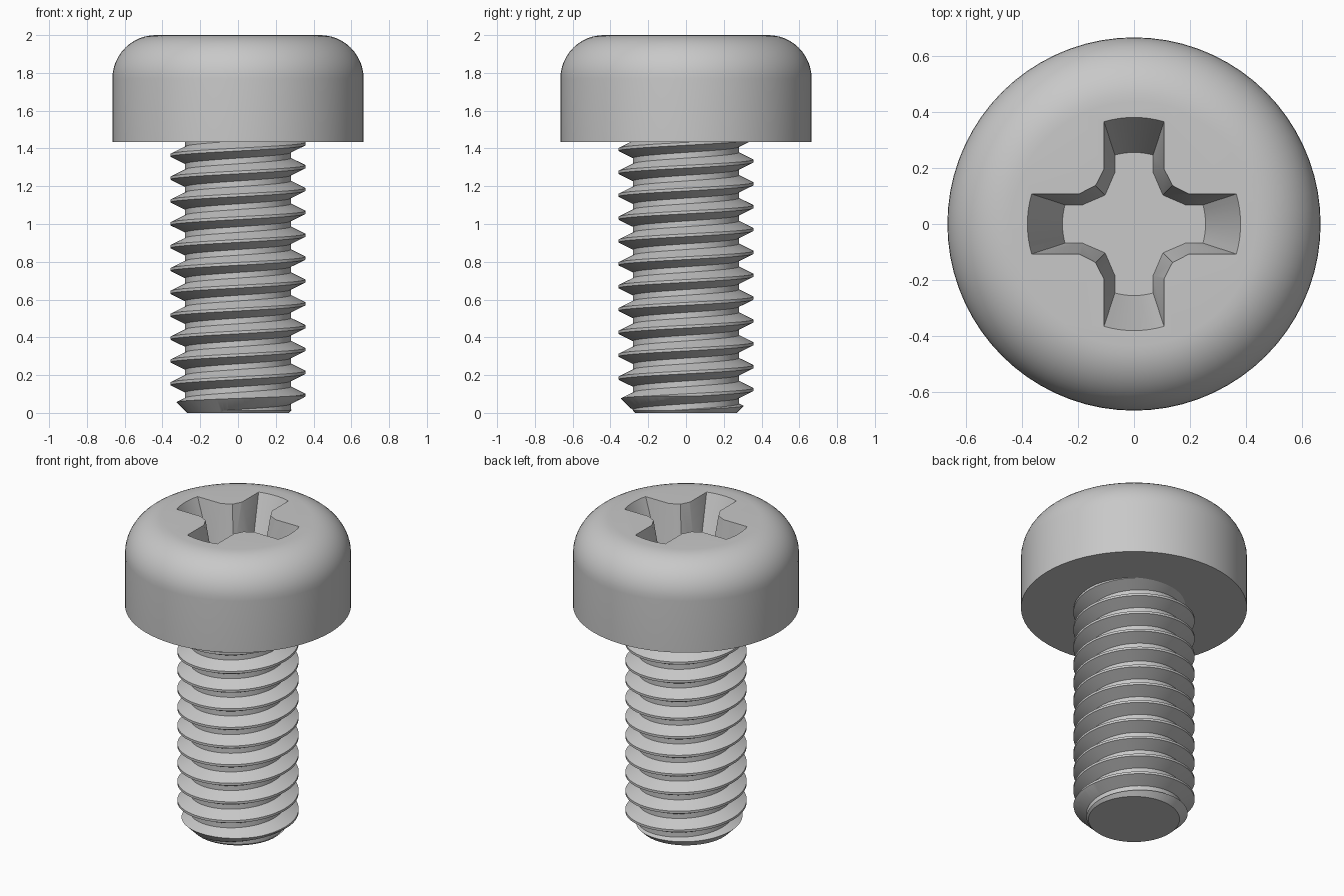
import bpy, bmesh
from math import sin, cos, asin, pi, radians

if "Cube" in bpy.data.objects:
    bpy.data.objects.remove(bpy.data.objects["Cube"])

SEG = 72            # segments round the axis
PITCH = 0.121
TOP, HEAD_BASE = 2.0, 1.435

steel = bpy.data.materials.new("steel_grey")
steel.use_nodes = True
COLOUR = (0.58, 0.58, 0.58, 1)
steel.diffuse_color = COLOUR
steel.node_tree.nodes["Principled BSDF"].inputs["Base Color"].default_value = COLOUR


def make_object(name, bm):
    bmesh.ops.recalc_face_normals(bm, faces=bm.faces[:])
    mesh = bpy.data.meshes.new(name)
    bm.to_mesh(mesh)
    bm.free()
    mesh.materials.append(steel)
    obj = bpy.data.objects.new(name, mesh)
    bpy.context.collection.objects.link(obj)
    return obj


def loft(name, rings):
    """Closed solid through rings of equal point count, with flat end caps."""
    bm = bmesh.new()
    rows = [[bm.verts.new(p) for p in ring] for ring in rings]
    n = len(rows[0])
    for a, b in zip(rows, rows[1:]):
        for i in range(n):
            j = (i + 1) % n
            bm.faces.new((a[i], a[j], b[j], b[i]))
    bm.faces.new(rows[0])
    bm.faces.new(rows[-1])
    return make_object(name, bm)


def lathe(name, profile):
    turn = [2 * pi * i / SEG for i in range(SEG)]
    return loft(name, [[(r * cos(a), r * sin(a), z) for a in turn]
                       for r, z in profile])


def carve(obj, cutter, operation):
    mod = obj.modifiers.new("carve", 'BOOLEAN')
    mod.operation, mod.object, mod.solver = operation, cutter, 'EXACT'
    bpy.context.view_layer.objects.active = obj
    bpy.ops.object.modifier_apply(modifier=mod.name)
    bpy.data.objects.remove(cutter)


def smooth(obj):
    bpy.ops.object.select_all(action='DESELECT')
    obj.select_set(True)
    bpy.context.view_layer.objects.active = obj
    bpy.ops.object.shade_smooth_by_angle(angle=radians(28))


# Head: cylinder with a rounded shoulder
R, FILLET = 0.665, 0.23
shoulder = [(R - FILLET + FILLET * cos(a), TOP - FILLET + FILLET * sin(a))
            for a in (pi / 2 * i / 12 for i in range(13))]
head = lathe("head", [(R, HEAD_BASE)] + shoulder)


# Cross recess: tapered four-armed cutter, t = 0 at the top and 1 at the floor
def cross_ring(t):
    def mix(a, b):
        return a + (b - a) * t
    reach, width = mix(0.38, 0.255), mix(0.107, 0.068)
    root, corner = mix(0.196, 0.184), mix(0.137, 0.103)
    half = asin(width / reach)
    arm = [(reach * cos(half * k / 4), reach * sin(half * k / 4))
           for k in range(-4, 5)]
    arm += [(root, width), (corner, corner), (width, root)]
    ring = []
    for q in range(4):
        c, s = ((1, 0), (0, 1), (-1, 0), (0, -1))[q]
        ring += [(x * c - y * s, x * s + y * c, TOP - 0.3 * t) for x, y in arm]
    return ring


carve(head, loft("recess_cutter", [cross_ring(-0.1), cross_ring(1)]), 'DIFFERENCE')
smooth(head)

# Threaded shank: one helical strip of root, flank, crest, flank
ROOT, CREST = 0.28, 0.357
section = [(ROOT, 0), (ROOT, 0.03), (CREST, 0.068), (CREST, 0.083)]
bm = bmesh.new()
columns = []
for i in range(-4 * SEG, 14 * SEG):
    a = 2 * pi * i / SEG
    lift = 0.018 + PITCH * i / SEG
    columns.append([bm.verts.new((r * cos(a), r * sin(a), lift + dz))
                    for r, dz in section])
for i in range(len(columns) - SEG - 1):
    left = columns[i] + [columns[i + SEG][0]]
    right = columns[i + 1] + [columns[i + 1 + SEG][0]]
    for k in range(4):
        bm.faces.new((left[k], right[k], right[k + 1], left[k + 1]))

# Trim both ends square and cap them
for z, up in ((-0.06, -1), (HEAD_BASE + 0.025, 1)):
    bmesh.ops.bisect_plane(bm, geom=bm.verts[:] + bm.edges[:] + bm.faces[:],
                           dist=1e-6, plane_co=(0, 0, z), plane_no=(0, 0, up),
                           clear_outer=True)
loose = [v for v in bm.verts if not v.link_faces]
bmesh.ops.delete(bm, geom=loose, context='VERTS')
bmesh.ops.holes_fill(bm, edges=[e for e in bm.edges if e.is_boundary], sides=0)
shank = make_object("threaded_shank", bm)

# Chamfered tip
envelope = lathe("tip_cutter", [(0.268, 0), (0.418, 0.15), (0.418, 1.6)])
carve(shank, envelope, 'INTERSECT')
smooth(shank)
